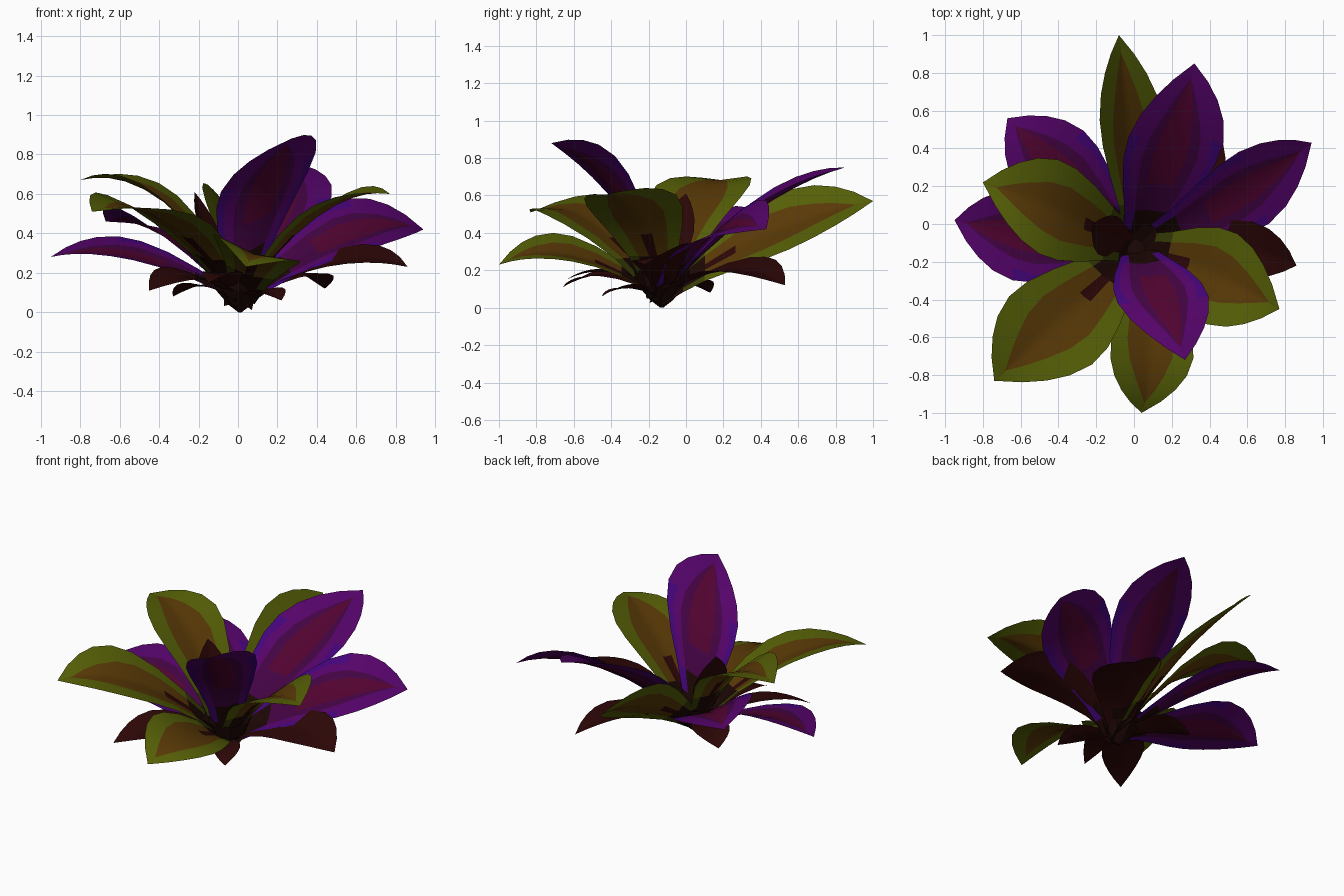
import bpy, bmesh, math
from mathutils import Vector

cube = bpy.data.objects.get("Cube")
if cube:
    bpy.data.objects.remove(cube)


def material(name, rgb):
    m = bpy.data.materials.new(name)
    m.use_nodes = True
    m.diffuse_color = (*rgb, 1)
    bsdf = m.node_tree.nodes["Principled BSDF"]
    bsdf.inputs["Base Color"].default_value = (*rgb, 1)
    bsdf.inputs["Roughness"].default_value = 0.9
    return m


GREEN = material("leaf_green", (0.092, 0.115, 0.002))
OLIVE = material("dark_olive", (0.042, 0.05, 0.002))
BROWN = material("amber_brown", (0.1, 0.041, 0.002))
VIOLET = material("edge_violet", (0.057, 0.001, 0.19))
PURPLE = material("mid_purple", (0.088, 0.001, 0.14))
PLUM = material("inner_plum", (0.055, 0.001, 0.055))
CRIMSON = material("vein_crimson", (0.083, 0.001, 0.03))
RED = material("dark_red", (0.026, 0.002, 0.002))
DARK = material("root_dark", (0.011, 0.002, 0.001))

# Bands run from the leaf edge to the midrib, then lower edge, base, lower midrib
GREEN_STYLE = dict(cuts=(0.78, 0.58, 0.16),
                   mats=(GREEN, GREEN, BROWN, BROWN, OLIVE, DARK, RED))
PURPLE_STYLE = dict(cuts=(0.84, 0.6, 0.36),
                    mats=(PURPLE, PURPLE, PLUM, CRIMSON, VIOLET, DARK, PLUM))
RED_STYLE = dict(cuts=(0.75, 0.5, 0.25), mats=(RED, RED, RED, RED, RED, DARK, RED))

BASE = Vector((0.01, -0.13, 0.06))
OUTLINE = [(0, .33), (.1, .43), (.2, .56), (.34, .8), (.48, .97), (.6, 1),
           (.72, .87), (.82, .65), (.91, .37), (1, 0)]
MID = 0.56


def spine(u, mid, tip):
    """Quadratic curve from the base through mid to tip."""
    a = (u - MID) * (u - 1) / MID
    b = u * (u - 1) / (MID * (MID - 1))
    c = u * (u - MID) / (1 - MID)
    return BASE * a + mid * b + tip * c


def band_colour(u, band, violet_edge):
    if u < 0.1 or (u < 0.2 and band >= 2):
        return 5
    if u < 0.2 or (violet_edge and band == 0 and u < 0.6):
        return 4
    if u < 0.34 and band == 3:
        return 6
    return band


def leaf(name, style, mid, tip, half, fold=0.16):
    mid, tip, half = Vector(mid), Vector(tip), Vector(half)
    normal = (tip - BASE).cross(half).normalized()
    if normal.z < 0:
        normal, half = -normal, -half
    bm = bmesh.new()
    rows = []
    for u, width in OUTLINE:
        taper = math.sqrt(min(1, max(0.001, (0.91 - u) / 0.4)))
        inner = [c * taper for c in style["cuts"]]
        across = [-1] + [-c for c in inner] + [0] + inner[::-1] + [1]
        centre = spine(u, mid, tip)
        rows.append([bm.verts.new(centre + half * (width * s) +
                     normal * (fold * half.length * width * (abs(s) - 0.5)))
                     for s in across])
    count = len(rows[0]) - 1
    for r in range(len(rows) - 1):
        for k in range(count):
            f = bm.faces.new((rows[r][k], rows[r + 1][k],
                              rows[r + 1][k + 1], rows[r][k + 1]))
            f.material_index = band_colour(OUTLINE[r][0], min(k, count - 1 - k),
                                           style is PURPLE_STYLE)
            f.smooth = True
    bmesh.ops.remove_doubles(bm, verts=bm.verts, dist=0.0005)
    bm.normal_update()
    if sum(f.normal.z * f.calc_area() for f in bm.faces) < 0:
        bmesh.ops.reverse_faces(bm, faces=bm.faces)
    mesh = bpy.data.meshes.new(name)
    bm.to_mesh(mesh)
    bm.free()
    for m in style["mats"]:
        mesh.materials.append(m)
    bpy.context.collection.objects.link(bpy.data.objects.new(name, mesh))


# Green leaves: middle, tip, half width
leaf("green_leaf_back", GREEN_STYLE, (-.02, .51, .44), (-.08, 1, .57), (-.17, 0, .16))
leaf("green_leaf_right", GREEN_STYLE, (-.43, .08, .62), (-.8, .22, .67), (.05, .25, .0))
leaf("green_leaf_front_right", GREEN_STYLE, (-.42, -.54, .51), (-.74, -.83, .51), (-.22, .18, .05))
leaf("green_leaf_front", GREEN_STYLE, (.09, -.68, .31), (.04, -1, .23), (-.22, 0, .07))
leaf("green_leaf_left", GREEN_STYLE, (.45, -.28, .54), (.77, -.45, .6), (.08, .24, .03))

# Purple leaves
leaf("purple_leaf_back", PURPLE_STYLE, (.21, .42, .57), (.32, .85, .75), (.25, -.02, -.03))
leaf("purple_leaf_left", PURPLE_STYLE, (.6, .18, .43), (.94, .43, .42), (-.08, .19, .12))
leaf("purple_leaf_front", PURPLE_STYLE, (.15, -.39, .67), (.27, -.72, .88), (.24, .02, .1))
leaf("purple_leaf_right", PURPLE_STYLE, (-.59, -.06, .31), (-.95, .02, .28), (.02, .24, .05))
leaf("purple_leaf_back_right", PURPLE_STYLE, (-.42, .31, .43), (-.67, .56, .46), (-.17, -.16, .07))

# Dark red lower leaves and the small upright one in the heart
leaf("red_leaf_left", RED_STYLE, (.56, -.13, .28), (.86, -.22, .23), (.04, .15, .05))
leaf("red_leaf_front_right", RED_STYLE, (-.27, -.42, .19), (-.45, -.66, .11), (-.1, .08, .03))
leaf("red_leaf_front_left", RED_STYLE, (.15, -.33, .11), (.22, -.45, .06), (.07, .04, .01))
leaf("red_leaf_back_left", RED_STYLE, (.28, .27, .22), (.44, .53, .12), (-.16, .13, .04))
leaf("red_leaf_right", RED_STYLE, (-.2, .03, .14), (-.33, .13, .08), (.07, .09, 0))
leaf("red_leaf_front", RED_STYLE, (-.08, -.42, .2), (-.15, -.64, .15), (.09, .01, 0))
leaf("red_heart_leaf", RED_STYLE, (-.14, -.06, .38), (-.22, .0, .61), (.05, .1, 0))

# Root crown where the stems meet
bm = bmesh.new()
SIDES = 8
rings = []
for radius, z in ((0.008, 0), (0.06, 0.04), (0.12, 0.11), (0.15, 0.2), (0.05, 0.13)):
    rings.append([bm.verts.new((BASE.x + radius * math.cos(math.tau * i / SIDES),
                                BASE.y + radius * math.sin(math.tau * i / SIDES), z))
                  for i in range(SIDES)])
for low, high in zip(rings, rings[1:]):
    for i in range(SIDES):
        j = (i + 1) % SIDES
        bm.faces.new((low[i], low[j], high[j], high[i]))
bm.faces.new(rings[0][::-1])
bm.faces.new(rings[-1])
mesh = bpy.data.meshes.new("root_crown")
bm.to_mesh(mesh)
bm.free()
mesh.materials.append(DARK)
bpy.context.collection.objects.link(bpy.data.objects.new("root_crown", mesh))
